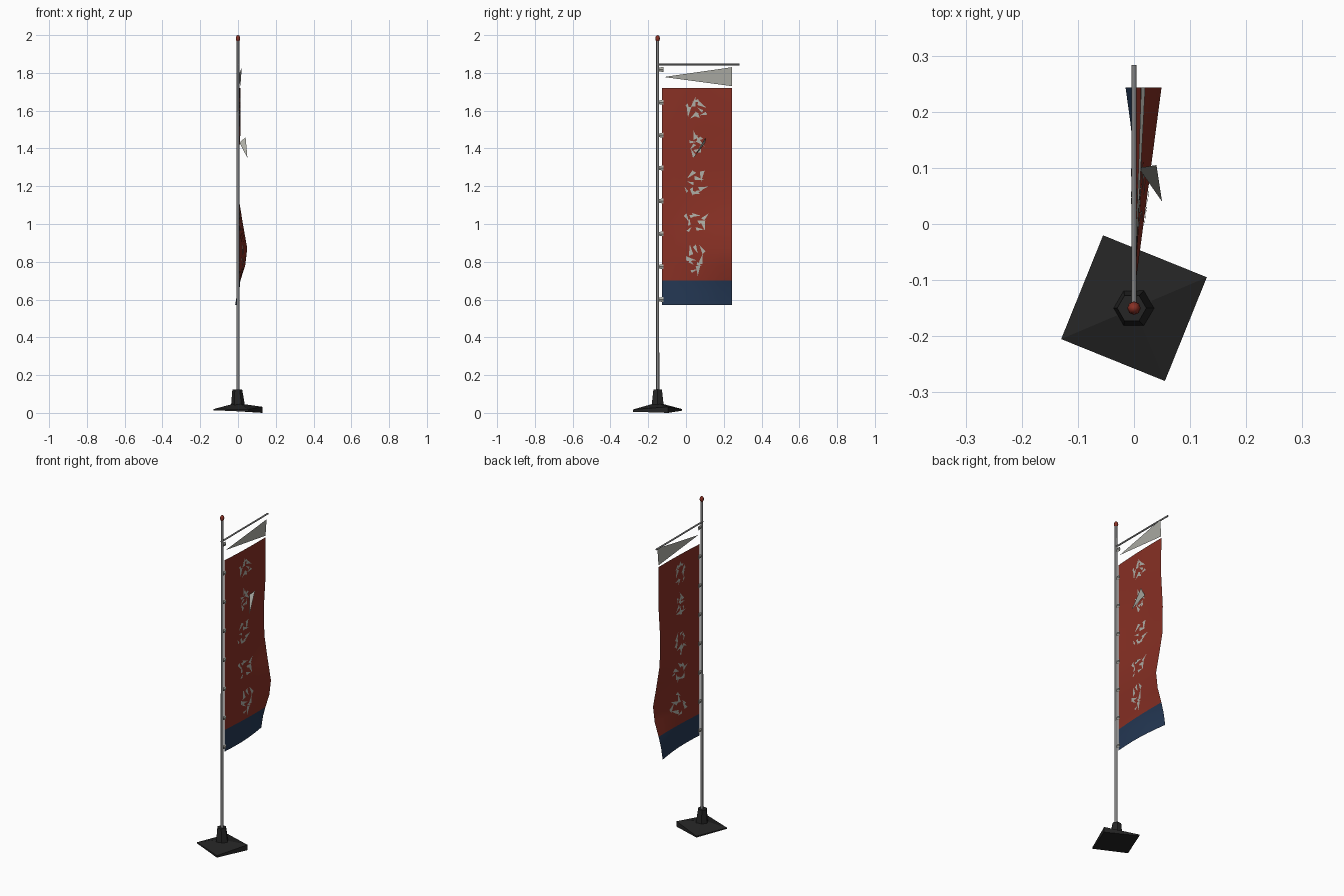
import bpy, bmesh, math, random
from mathutils import Vector

cube = bpy.data.objects.get("Cube")
if cube:
    bpy.data.objects.remove(cube, do_unlink=True)
random.seed(4)


def material(name, rgb):
    m = bpy.data.materials.new(name)
    m.use_nodes = True
    m.diffuse_color = (*rgb, 1)
    m.node_tree.nodes["Principled BSDF"].inputs["Base Color"].default_value = (*rgb, 1)
    return m


RED = material("banner red", (0.25, 0.03, 0.018))
BLUE = material("hem blue", (0.018, 0.04, 0.09))
WHITE = material("cloth white", (0.42, 0.42, 0.38))
METAL = material("pole grey", (0.22, 0.22, 0.22))
BLACK = material("base black", (0.018, 0.018, 0.018))


def make(name, verts, faces, *mats, smooth=False):
    mesh = bpy.data.meshes.new(name)
    mesh.from_pydata(verts, [], faces)
    for m in mats:
        mesh.materials.append(m)
    ob = bpy.data.objects.new(name, mesh)
    bpy.context.collection.objects.link(ob)
    for p in mesh.polygons:
        p.use_smooth = smooth
    return ob


def rod(name, a, b, r1, r2, mat, sides=8):
    """Tapered rod from a to b."""
    a, b = Vector(a), Vector(b)
    bpy.ops.mesh.primitive_cone_add(vertices=sides, radius1=r1, radius2=r2,
                                    depth=(b - a).length, location=(a + b) / 2,
                                    rotation=(b - a).to_track_quat("Z", "Y").to_euler())
    ob = bpy.context.object
    ob.name = name
    ob.data.materials.append(mat)
    return ob


POLE_Y = -0.15
NEAR, FAR = -0.128, 0.243
# height, sway of the free edge, belly in the middle of the cloth
SWAY = [(0.57, -0.015, 0.012), (0.64, -0.004, 0.009), (0.70, 0.012, 0.005),
        (0.78, 0.038, 0.002), (0.87, 0.049, 0), (1.0, 0.026, 0), (1.13, 0.005, -0.004),
        (1.3, 0.002, -0.004), (1.5, 0.014, 0), (1.72, 0.012, 0.004), (1.83, 0.02, 0)]


def cloth_x(y, z):
    """Sideways position of the cloth."""
    t = (y - NEAR) / (FAR - NEAR)
    for (z0, f0, g0), (z1, f1, g1) in zip(SWAY, SWAY[1:]):
        if z <= z1:
            k = max(0, (z - z0) / (z1 - z0))
            break
    else:
        k = 1
    return t * (f0 + k * (f1 - f0)) + math.sin(math.pi * t) * (g0 + k * (g1 - g0))


# Banner: waved grid, blue below the hem line
rows, cols = [s[0] for s in SWAY[:-1]], 6
verts = []
for z in rows:
    for i in range(cols + 1):
        y = NEAR + (FAR - NEAR) * i / cols
        verts.append((cloth_x(y, z), y, z))
w = cols + 1
faces = [(r * w + c, r * w + c + 1, (r + 1) * w + c + 1, (r + 1) * w + c)
         for r in range(len(rows) - 1) for c in range(cols)]
banner = make("banner", verts, faces, RED, BLUE, smooth=True)
for p in banner.data.polygons:
    p.material_index = 1 if p.center.z < 0.70 else 0

# Pennant under the crossbar
make("top_pennant", [(cloth_x(y, z), y, z) for y, z in
                     [(-0.118, 1.778), (FAR, 1.73), (FAR, 1.83)]], [(0, 1, 2)], WHITE)

# Abstract torn slivers, in five patches on both faces: centre, half width, half height
PATCHES = [(1.61, 0.055, 0.08), (1.42, 0.035, 0.07), (1.2, 0.06, 0.08),
           (1.01, 0.065, 0.06), (0.81, 0.065, 0.08)]
for side, label in ((1, "left"), (-1, "right")):
    verts, faces = [], []
    for zc, hw, hh in PATCHES:
        for n in range(9):
            a = n * math.tau / 9 + random.uniform(-0.3, 0.3)
            rad = random.uniform(0.4, 0.9)
            cy, cz = 0.052 + hw * rad * math.cos(a), zc + hh * rad * math.sin(a)
            turn = random.uniform(0, math.tau)
            size = random.uniform(0.018, 0.034)
            start = len(verts)
            for ang, k in ((0, 1), (2.7, 0.9), (3.7, 0.7)):
                y = cy + size * k * math.cos(turn + ang)
                z = cz + size * k * math.sin(turn + ang)
                verts.append((cloth_x(y, z) + side * 0.003, y, z))
            faces.append((start, start + 1, start + 2))
    make(label + "_slivers", verts, faces, WHITE)
make("loose_flap", [(0.008, 0.1, 1.43), (0.04, 0.105, 1.46), (0.05, 0.04, 1.35)],
     [(0, 1, 2)], WHITE)

# Pole, crossbar and finial
pole = rod("pole", (0, POLE_Y, 0.1), (0, POLE_Y, 1.975), 0.0085, 0.0075, METAL)
bar = rod("crossbar", (0, POLE_Y - 0.01, 1.844), (0, 0.283, 1.844), 0.005, 0.005, METAL, 6)
bpy.ops.mesh.primitive_uv_sphere_add(segments=8, ring_count=6, radius=0.012,
                                     location=(0, POLE_Y, 1.982))
finial = bpy.context.object
finial.name = "finial"
finial.scale.z = 1.5
finial.data.materials.append(RED)
for ob in (pole, bar, finial):
    bpy.ops.object.select_all(action="DESELECT")
    ob.select_set(True)
    bpy.context.view_layer.objects.active = ob
    bpy.ops.object.shade_smooth_by_angle(angle=math.radians(60))

# Clips holding the cloth to the pole
for i in range(8):
    z = 0.6 + i * 0.174
    rod(f"clip_{i + 1}", (0, POLE_Y + 0.004, z), (0, NEAR + 0.008, z), 0.009, 0.014,
        WHITE, 4).scale.x = 0.4

# Base: turned square plate, slightly uneven, rising to the collar
verts = []
levels = [(0.0, 0.032), (0.012, 0.02), (0.014, 0.02), (0.006, 0.018)]
for i, (low, high) in enumerate(levels):
    a = math.radians(23 + 90 * i)
    x, y = 0.141 * math.cos(a), POLE_Y + 0.141 * math.sin(a)
    verts += [(x, y, low), (x, y, high), (x * 0.25, POLE_Y + (y - POLE_Y) * 0.25, 0.046)]
faces = [(9, 6, 3, 0), (2, 5, 8, 11)]
for i in range(4):
    a, b = 3 * i, 3 * ((i + 1) % 4)
    faces += [(a, b, b + 1, a + 1), (a + 1, b + 1, b + 2, a + 2)]
make("base_plate", verts, faces, BLACK)
rod("base_collar", (0, POLE_Y, 0.035), (-0.004, POLE_Y, 0.124), 0.037, 0.026, BLACK, 6)
